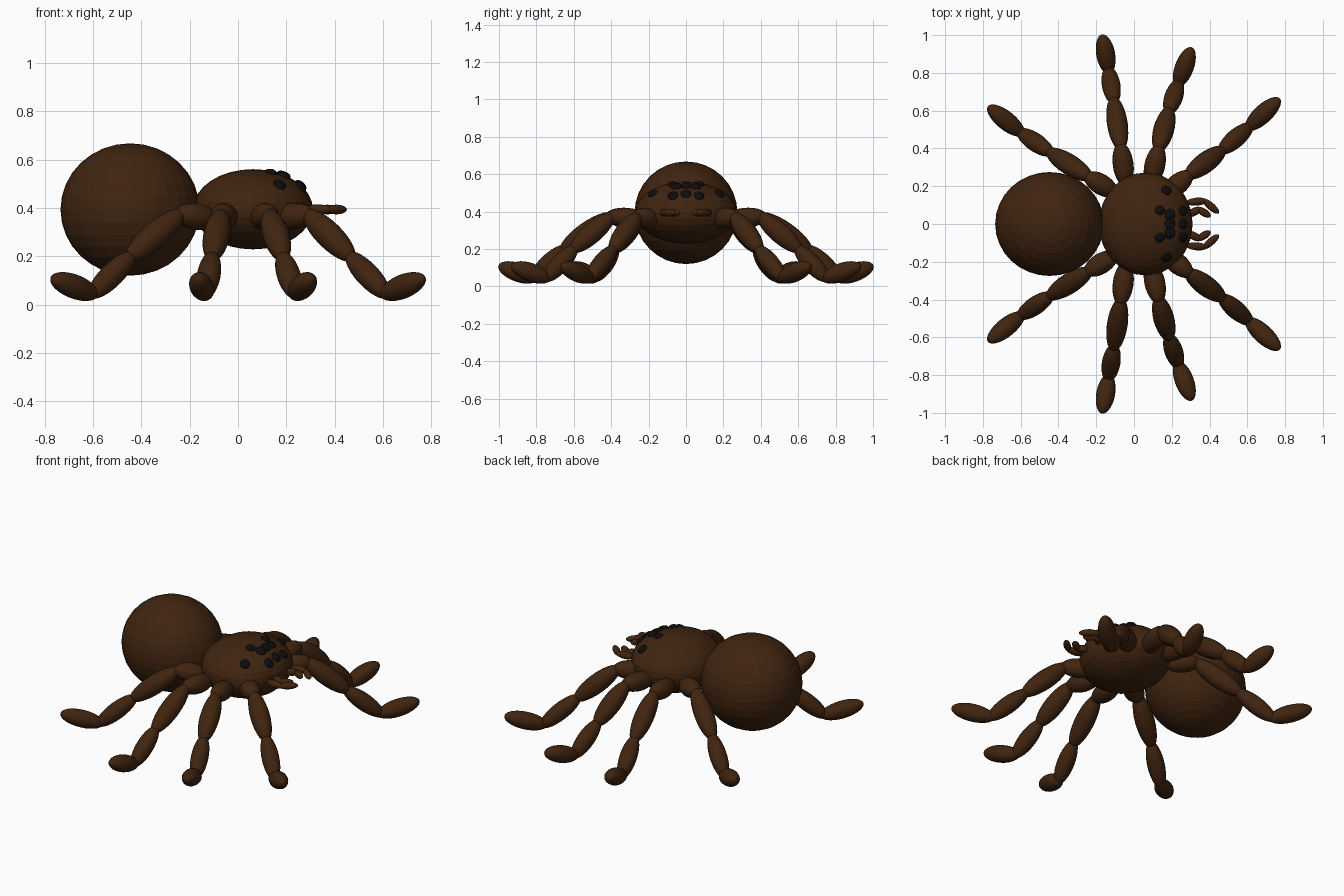
import bpy
import math
from mathutils import Vector

if "Cube" in bpy.data.objects:
    bpy.data.objects.remove(bpy.data.objects["Cube"])


def material(name, colour):
    m = bpy.data.materials.new(name)
    m.diffuse_color = (*colour, 1)
    m.use_nodes = True
    m.node_tree.nodes["Principled BSDF"].inputs["Base Color"].default_value = m.diffuse_color
    return m


brown = material("dark brown", (0.052, 0.018, 0.005))
black = material("black", (0.004, 0.004, 0.005))


def ellipsoid(name, centre, radii, mat, axis=None, segments=32, rings=16):
    """Faceted sphere scaled to radii, with its local z along axis."""
    bpy.ops.mesh.primitive_uv_sphere_add(segments=segments, ring_count=rings)
    ob = bpy.context.object
    ob.name = name
    ob.location = centre
    ob.scale = radii
    if axis is not None:
        ob.rotation_euler = Vector(axis).to_track_quat('Z', 'Y').to_euler()
    ob.data.materials.append(mat)
    return ob


def limb_segment(name, a, b, radius, overlap):
    """Ellipsoid reaching slightly past both joints."""
    a, b = Vector(a), Vector(b)
    d = b - a
    ellipsoid(name, (a + b) / 2, (radius, radius, d.length / 2 + overlap),
              brown, d, 24, 14)


# Body
ellipsoid("abdomen", (-0.447, 0, 0.394), (0.288, 0.275, 0.274), brown)
HEAD = Vector((0.062, 0, 0.395))
HEAD_R = Vector((0.248, 0.272, 0.166))
ellipsoid("head", HEAD, HEAD_R, brown)

# Legs: plan position of hip, knee, mid joint, ankle and toe
legs = {
    "front_leg": [(0.16, 0.15), (0.29, 0.26), (0.465, 0.39), (0.61, 0.515), (0.756, 0.65)],
    "mid_front_leg": [(0.09, 0.22), (0.13, 0.40), (0.185, 0.60), (0.235, 0.745), (0.298, 0.915)],
    "mid_rear_leg": [(-0.045, 0.22), (-0.07, 0.41), (-0.107, 0.655), (-0.135, 0.815), (-0.165, 0.982)],
    "rear_leg": [(-0.11, 0.17), (-0.24, 0.25), (-0.445, 0.38), (-0.60, 0.485), (-0.756, 0.61)],
}
heights = [0.355, 0.375, 0.20, 0.045, 0.105]
parts = ["hip", "thigh", "shin", "foot"]
radii = [0.055, 0.055, 0.049, 0.05]
for name, plan in legs.items():
    for side, s in (("left", 1), ("right", -1)):
        joints = [(x, y * s, z) for (x, y), z in zip(plan, heights)]
        for i, part in enumerate(parts):
            limb_segment(f"{side}_{name}_{part}", joints[i], joints[i + 1],
                         radii[i], 0.022)

# Mouth feelers: two curved pairs in front of the head
for side, s in (("left", 1), ("right", -1)):
    for label, path in (("outer", [(0.29, 0.115), (0.375, 0.122), (0.44, 0.065)]),
                        ("inner", [(0.29, 0.05), (0.345, 0.078), (0.395, 0.045)])):
        pts = [(x, y * s, 0.394) for x, y in path]
        limb_segment(f"{side}_{label}_feeler_base", pts[0], pts[1], 0.021, 0.014)
        limb_segment(f"{side}_{label}_feeler_tip", pts[1], pts[2], 0.02, 0.012)

# Eyes: flattened beads set on the head surface
eyes = [(0.26, 0, 0.028), (0.26, 0.07, 0.028), (0.19, 0, 0.03),
        (0.19, 0.05, 0.03), (0.137, 0.073, 0.026), (0.172, 0.178, 0.028)]
for n, (x, y, r) in enumerate(eyes):
    for s in ((1,) if y == 0 else (1, -1)):
        u = (x - HEAD.x) / HEAD_R.x
        v = y * s / HEAD_R.y
        w = math.sqrt(max(0, 1 - u * u - v * v))
        normal = Vector((u / HEAD_R.x, v / HEAD_R.y, w / HEAD_R.z))
        pos = HEAD + Vector((u * HEAD_R.x, v * HEAD_R.y, w * HEAD_R.z))
        ellipsoid(f"eye_{n}_{'left' if s > 0 else 'right'}", pos,
                  (r, r, 0.015), black, normal, 16, 10)
